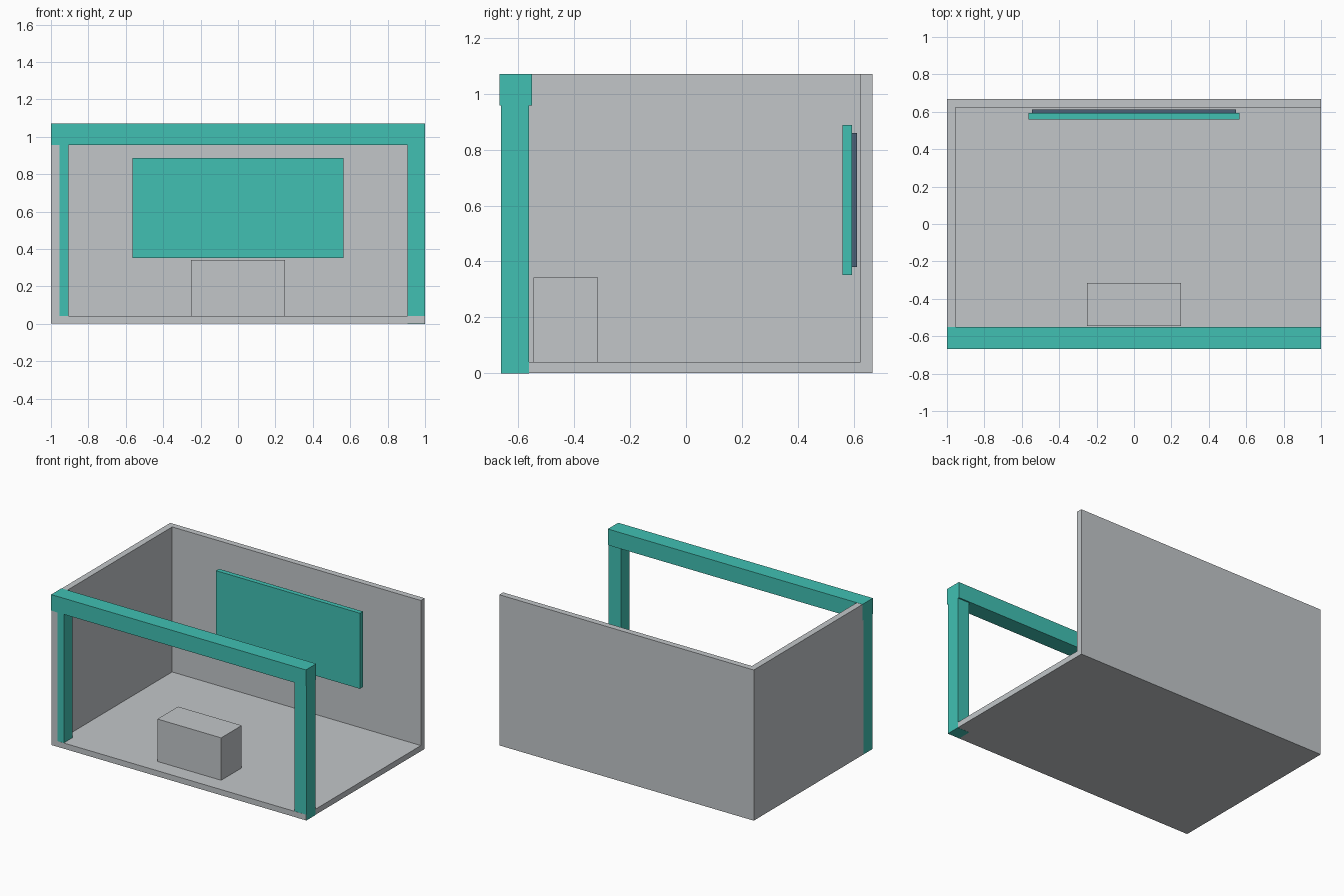
import bpy

cube = bpy.data.objects.get("Cube")
if cube:
    bpy.data.objects.remove(cube, do_unlink=True)


def material(name, rgb):
    mat = bpy.data.materials.new(name)
    mat.use_nodes = True
    colour = (*rgb, 1.0)
    mat.diffuse_color = colour
    mat.node_tree.nodes["Principled BSDF"].inputs["Base Color"].default_value = colour
    return mat


def box(name, x, y, z, mat):
    """Box spanning the given (low, high) range on each axis."""
    spans = (x, y, z)
    bpy.ops.mesh.primitive_cube_add(size=1, location=[(a + b) / 2 for a, b in spans])
    obj = bpy.context.object
    obj.name = obj.data.name = name
    obj.scale = [b - a for a, b in spans]
    bpy.ops.object.transform_apply(location=False, rotation=False, scale=True)
    obj.data.materials.append(mat)
    return obj


grey = material("light grey", (0.54, 0.565, 0.584))
teal = material("teal", (0.052, 0.53, 0.45))
slate = material("slate blue", (0.07, 0.12, 0.18))

# Booth shell: floor, back wall and one side wall carved from a single block
shell = box("booth_shell", (-0.999, 0.999), (-0.662, 0.667), (0.001, 1.07), grey)
cutter = box("shell_cutter", (-0.954, 1.2), (-0.9, 0.624), (0.041, 1.3), grey)
cutter.hide_render = True
cut = shell.modifiers.new("open_sides", "BOOLEAN")
cut.operation = "DIFFERENCE"
cut.solver = "EXACT"
cut.object = cutter
bpy.context.view_layer.objects.active = shell
bpy.ops.object.modifier_apply(modifier=cut.name)
bpy.data.objects.remove(cutter, do_unlink=True)

# Front frame: two posts carrying a header beam
post_y = (-0.661, -0.561)
box("left_post", (0.905, 1), post_y, (0, 0.96), teal)
box("right_post", (-1, -0.905), post_y, (0.002, 0.96), teal)
box("header_beam", (-1, 1), (-0.667, -0.551), (0.957, 1.071), teal)

# Reception counter
box("counter", (-0.25, 0.25), (-0.546, -0.315), (0.03, 0.342), grey)

# Display panel with its backing plate
box("display_panel", (-0.565, 0.565), (0.56, 0.594), (0.352, 0.888), teal)
box("panel_backing", (-0.545, 0.545), (0.593, 0.612), (0.381, 0.859), slate)
